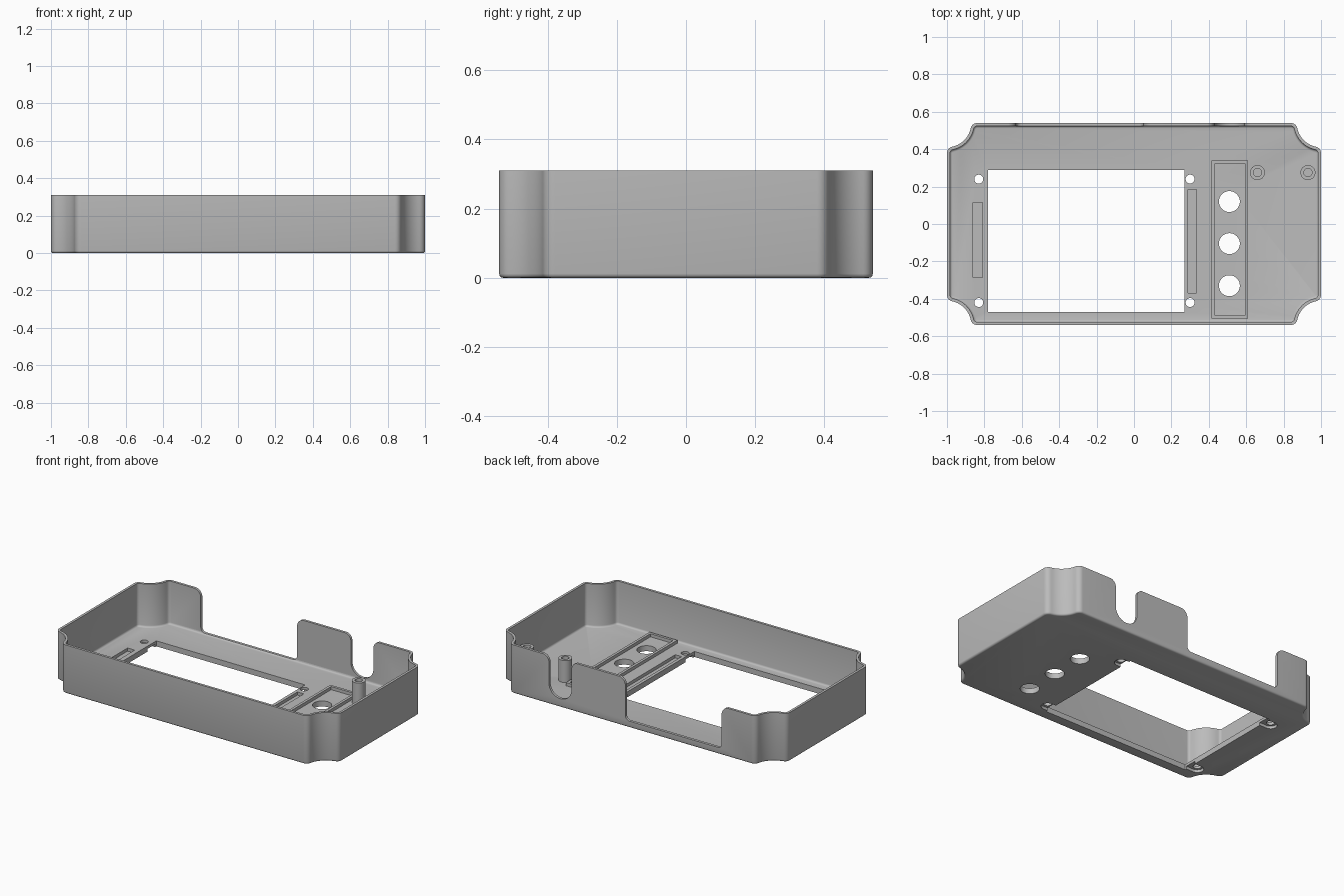
import bpy, bmesh
from math import sin, cos, pi, atan2, sqrt, radians
from mathutils import Vector

cube = bpy.data.objects.get("Cube")
if cube:
    bpy.data.objects.remove(cube, do_unlink=True)

W, D, H = 1.0, 0.54, 0.31        # half width, half depth, height
FLOOR, WALL, EDGE = 0.035, 0.016, 0.012

gray = bpy.data.materials.new("plain gray")
gray.use_nodes = True
gray.diffuse_color = (0.5, 0.5, 0.5, 1)
gray.node_tree.nodes["Principled BSDF"].inputs["Base Color"].default_value = (0.5, 0.5, 0.5, 1)


def make(name, rings, closed=False):
    """Loft equal-length rings; cap the ends, or close the loop."""
    bm = bmesh.new()
    loops = [[bm.verts.new(p) for p in ring] for ring in rings]
    n = len(loops[0])
    pairs = list(zip(loops, loops[1:]))
    if closed:
        pairs.append((loops[-1], loops[0]))
    else:
        bm.faces.new(loops[0][::-1])
        bm.faces.new(loops[-1])
    for a, b in pairs:
        for i in range(n):
            j = (i + 1) % n
            bm.faces.new((a[i], a[j], b[j], b[i]))
    bmesh.ops.recalc_face_normals(bm, faces=bm.faces)
    mesh = bpy.data.meshes.new(name)
    bm.to_mesh(mesh)
    bm.free()
    mesh.materials.append(gray)
    obj = bpy.data.objects.new(name, mesh)
    bpy.context.collection.objects.link(obj)
    return obj


def smooth(obj):
    bpy.ops.object.select_all(action='DESELECT')
    obj.select_set(True)
    bpy.context.view_layer.objects.active = obj
    bpy.ops.object.shade_smooth_by_angle(angle=radians(35))


def arc(c, r, a0, a1, n):
    return [(c[0] + r * cos(a0 + (a1 - a0) * i / n),
             c[1] + r * sin(a0 + (a1 - a0) * i / n)) for i in range(n + 1)]


def circle(x, y, r, n=40):
    return arc((x, y), r, 0, 2 * pi, n)[:-1]


def rect(x0, x1, y0, y1):
    return [(x0, y0), (x1, y0), (x1, y1), (x0, y1)]


def at(points, z):
    return [(x, y, z) for x, y in points]


def rounded(corners):
    """Polygon from (x, y, radius) corners."""
    out = []
    for i, (x, y, r) in enumerate(corners):
        p = Vector((x, y))
        if not r:
            out.append((x, y))
            continue
        a = (Vector(corners[i - 1][:2]) - p).normalized()
        b = (Vector(corners[(i + 1) % len(corners)][:2]) - p).normalized()
        half = a.angle(b) / 2
        c = p + (a + b).normalized() * r / sin(half)
        t = r * cos(half) / sin(half)
        s, e = p + a * t - c, p + b * t - c
        a0, a1 = atan2(s.y, s.x), atan2(e.y, e.x)
        a1 = a0 + (a1 - a0 + pi) % (2 * pi) - pi
        out += arc(c, r, a0, a1, 10)
    return out


def outline(d):
    """Plan with scooped corners, inset by d."""
    R, f = 0.13, 0.035
    s = sqrt((R + f) ** 2 - f ** 2)
    t = atan2(s, f)
    q = arc((W - f, D - s), f - d, 0, t, 6)
    q += arc((W, D), R + d, pi + t, 1.5 * pi - t, 14)[1:-1]
    q += arc((W - s, D - f), f - d, pi / 2 - t, pi / 2, 6)
    left = [(-x, y) for x, y in q[::-1]]
    top = q + left
    return top + [(-x, -y) for x, y in top]


# Tray: rounded bottom edge, thin walls, filleted floor
rings = [at(outline(EDGE * (1 - sin(a))), EDGE * (1 - cos(a)))
         for a in (0, pi / 6, pi / 3, pi / 2)]
rings += [at(outline(0), H), at(outline(WALL), H)]
rings += [at(outline(WALL + EDGE * (1 - cos(a))), FLOOR + EDGE * (1 - sin(a)))
          for a in (0, pi / 6, pi / 3, pi / 2)]
tray = make("tray", rings)


def cut(cutter):
    mod = tray.modifiers.new("cut", 'BOOLEAN')
    mod.operation, mod.solver, mod.object = 'DIFFERENCE', 'EXACT', cutter
    bpy.context.view_layer.objects.active = tray
    bpy.ops.object.modifier_apply(modifier=mod.name)
    bpy.data.objects.remove(cutter, do_unlink=True)


def cut_plan(points, z0=-0.1, z1=0.1):
    cut(make("cutter", [at(points, z0), at(points, z1)]))


def cut_back(points):
    cut(make("cutter", [[(x, y, z) for x, z in points] for y in (0.505, 0.6)]))


# Display window, screw holes and the pockets beneath them
X0, X1, Y0, Y1 = -0.78, 0.27, -0.47, 0.29
cut_plan(rect(X0, X1, Y0, Y1))
for y in (-0.42, 0.24):
    for x, inner, r in ((-0.83, X0 + 0.02, -0.038), (0.30, X1 - 0.02, 0.038)):
        pocket = [(inner, y + r)] + [(x - r * cos(a), y + abs(r) * sin(a) * (1 if r > 0 else -1))
                                     for a in [pi / 2 + pi * i / 12 for i in range(13)]]
        pocket.append((inner, y - r))
        cut_plan(pocket, -0.1, 0.018)
        cut_plan(circle(x, y, 0.024, 24))

# Grooves beside the window
cut_plan(rect(-0.86, -0.81, -0.285, 0.115), 0.015)
cut_plan(rect(0.29, 0.335, -0.37, 0.185), 0.015)

# Three control holes
for y in (0.12, -0.105, -0.33):
    cut_plan(circle(0.51, y, 0.056))

# Openings in the back wall, flared at the top
top = H + 0.001


def back_opening(x0, x1, z, r_low, r_top):
    cut_back(rounded([(x0, z, r_low), (x1, z, r_low), (x1, top, r_top),
                      (x1 + 0.09, top, 0), (x1 + 0.09, 0.4, 0),
                      (x0 - 0.09, 0.4, 0), (x0 - 0.09, top, 0), (x0, top, r_top)]))


back_opening(-0.63, 0.05, 0.042, 0.03, 0.05)
back_opening(0.43, 0.59, 0.055, 0.079, 0.045)
smooth(tray)

# Raised frame around the controls
outer, inner = rect(0.415, 0.61, -0.505, 0.34), rect(0.432, 0.593, -0.488, 0.323)
make("control_frame", [at(outer, FLOOR - 0.002), at(outer, FLOOR + 0.02),
                       at(inner, FLOOR + 0.02), at(inner, FLOOR - 0.002)], closed=True)

# Hollow screw posts
for name, x in (("inner_post", 0.66), ("outer_post", 0.93)):
    big, small = circle(x, 0.275, 0.04, 32), circle(x, 0.275, 0.022, 32)
    post = make(name, [at(big, FLOOR - 0.002), at(big, 0.175),
                       at(small, 0.175), at(small, FLOOR + 0.003)])
    smooth(post)
